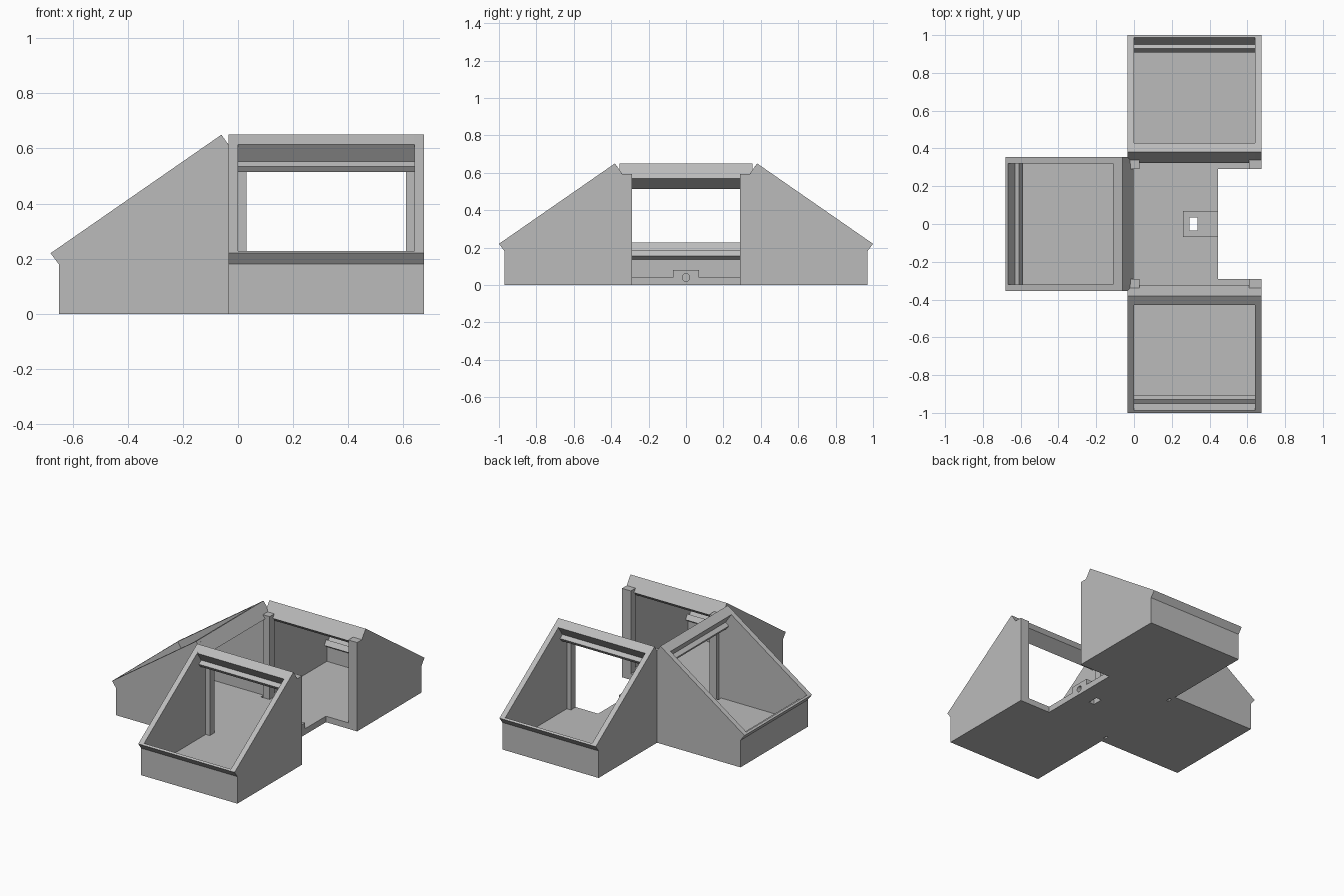
import bpy, bmesh, math
from mathutils import Matrix, Vector

cube = bpy.data.objects.get("Cube")
if cube:
    bpy.data.objects.remove(cube, do_unlink=True)

grey = bpy.data.materials.new("plain grey")
grey.use_nodes = True
grey.diffuse_color = (0.5, 0.5, 0.5, 1)
grey.node_tree.nodes["Principled BSDF"].inputs["Base Color"].default_value = (0.5, 0.5, 0.5, 1)


def finish(name, bm, matrix=Matrix()):
    bmesh.ops.recalc_face_normals(bm, faces=bm.faces)
    mesh = bpy.data.meshes.new(name)
    bm.to_mesh(mesh)
    bm.free()
    mesh.transform(matrix)
    mesh.materials.append(grey)
    obj = bpy.data.objects.new(name, mesh)
    bpy.context.collection.objects.link(obj)
    return obj


def extrude(name, profile, v0, v1, matrix=Matrix()):
    """Extrude an (x, z) profile along y from v0 to v1."""
    bm = bmesh.new()
    face = bm.faces.new([bm.verts.new((u, v0, z)) for u, z in profile])
    ext = bmesh.ops.extrude_face_region(bm, geom=[face])
    moved = [g for g in ext["geom"] if isinstance(g, bmesh.types.BMVert)]
    bmesh.ops.translate(bm, verts=moved, vec=(0, v1 - v0, 0))
    return finish(name, bm, matrix)


def box(name, x0, x1, y0, y1, z0, z1, matrix=Matrix()):
    return extrude(name, [(x0, z0), (x1, z0), (x1, z1), (x0, z1)], y0, y1, matrix)


def boolean(obj, other, operation):
    mod = obj.modifiers.new(operation.lower(), 'BOOLEAN')
    mod.operation = operation
    mod.solver = 'EXACT'
    mod.object = other
    bpy.context.view_layer.objects.active = obj
    bpy.ops.object.modifier_apply(modifier=mod.name)
    bpy.data.objects.remove(other, do_unlink=True)


HALF, INNER, FLOOR = 0.355, 0.32, 0.04

# Sloped bin: u runs from the outer lip towards the middle
wall = [(0.03, 0), (0.03, 0.18), (0, 0.22), (0.62, 0.65), (0.66, 0.592), (0.66, 0)]
lip = [(0.03, 0), (0.03, 0.18), (0, 0.22), (0.012, 0.228), (0.05, 0.172),
       (0.071, 0.187), (0.092, 0.156), (0.065, 0.137), (0.065, 0)]
beam = [(0.62, 0.65), (0.677, 0.568), (0.602, 0.514), (0.588, 0.535),
        (0.613, 0.553), (0.57, 0.615)]


def make_bin(side, matrix, floor_end):
    extrude(side + "_bin_left_wall", wall, INNER, HALF, matrix)
    extrude(side + "_bin_right_wall", wall, -HALF, -INNER, matrix)
    extrude(side + "_bin_lip", lip, -INNER, INNER, matrix)
    extrude(side + "_bin_top_beam", beam, -INNER, INNER, matrix)
    box(side + "_bin_floor", 0.065, floor_end, -INNER, INNER, 0, FLOOR, matrix)


def placed(x, y, degrees):
    return Matrix.Translation(Vector((x, y, 0))) @ Matrix.Rotation(math.radians(degrees), 4, 'Z')


make_bin("front", placed(INNER, -1, 90), 0.71)
make_bin("back", placed(INNER, 1, -90), 0.71)
make_bin("right", placed(-0.68, 0, 0), 0.645)

# Posts around the middle
for side, s in (("front", -1), ("back", 1)):
    y0, y1 = sorted((s * 0.29, s * 0.34))
    box(side + "_corner_post", -0.02, 0.03, y0, y1, 0, 0.592)
    box(side + "_end_post", 0.61, 0.675, y0, y1, 0, 0.592)

# Middle platform with a raised latch block, slot and pin hole
platform = box("platform", -0.035, 0.445, -0.29, 0.29, 0, FLOOR)
boolean(platform, box("latch_block", 0.26, 0.445, -0.07, 0.07, 0.01, 0.08), 'UNION')
boolean(platform, box("slot_cutter", 0.295, 0.335, -0.035, 0.035, -0.1, 0.2), 'DIFFERENCE')
bm = bmesh.new()
bmesh.ops.create_cone(bm, cap_ends=True, segments=32, radius1=0.02, radius2=0.02, depth=0.2,
                      matrix=Matrix.Translation((0.415, 0, 0.04)) @ Matrix.Rotation(math.pi / 2, 4, 'Y'))
boolean(platform, finish("pin_cutter", bm), 'DIFFERENCE')
